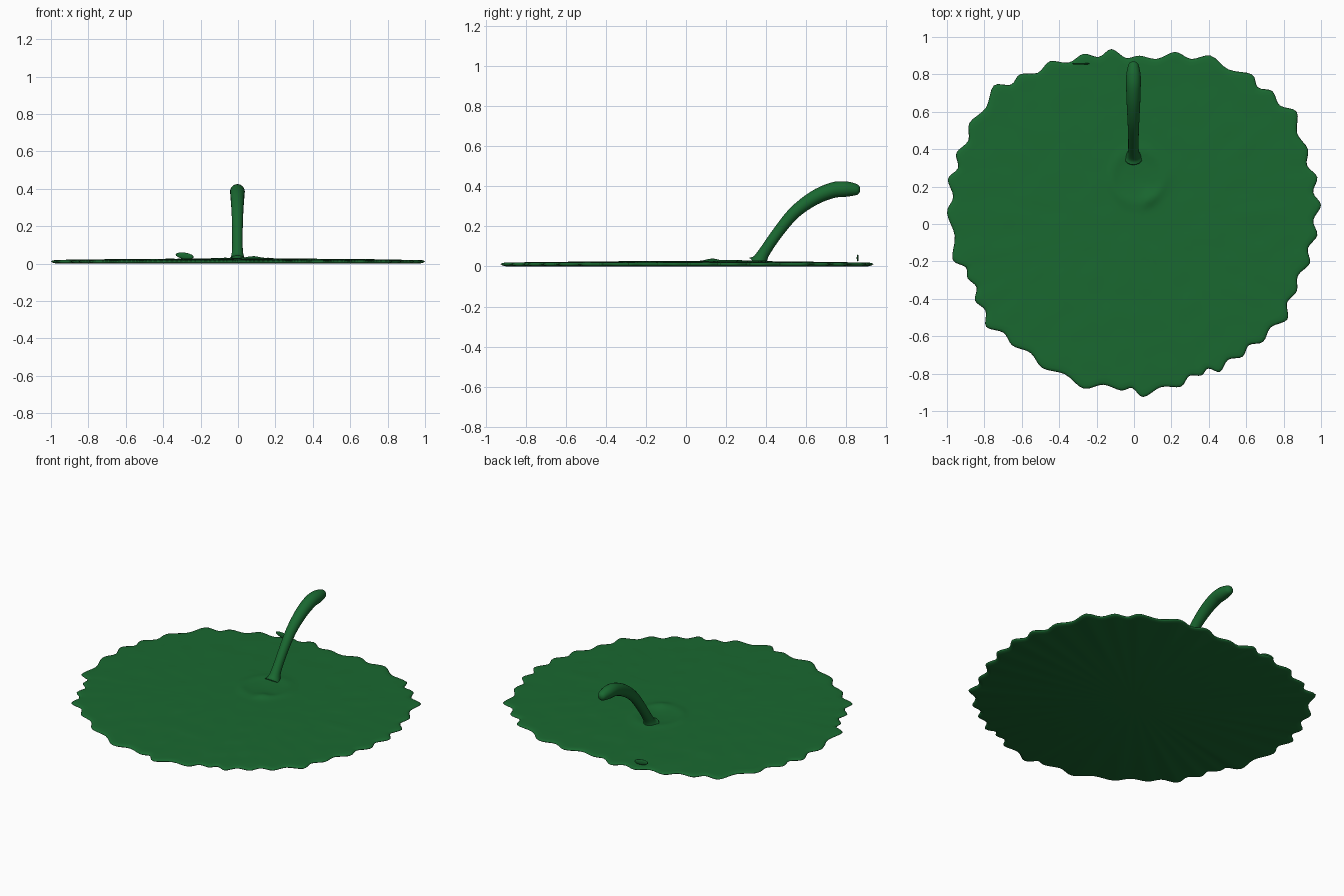
import bpy, bmesh, math
from mathutils import Vector, noise

if "Cube" in bpy.data.objects:
    bpy.data.objects.remove(bpy.data.objects["Cube"])

green = bpy.data.materials.new("leaf_green")
green.diffuse_color = (0.01, 0.14, 0.03, 1)
green.use_nodes = True
green.node_tree.nodes["Principled BSDF"].inputs["Base Color"].default_value = green.diffuse_color


def finish(name, bm):
    bmesh.ops.recalc_face_normals(bm, faces=bm.faces)
    me = bpy.data.meshes.new(name)
    bm.to_mesh(me)
    bm.free()
    me.materials.append(green)
    me.shade_smooth()
    ob = bpy.data.objects.new(name, me)
    bpy.context.collection.objects.link(ob)
    return ob


def catmull(a, b, c, d, t):
    return 0.5 * (2 * b + (c - a) * t + (2 * a - 5 * b + 4 * c - d) * t * t
                  + (3 * b - a - 3 * c + d) * t ** 3)


def loft(bm, rings):
    for r0, r1 in zip(rings, rings[1:]):
        n = len(r0)
        for i in range(n):
            bm.faces.new((r0[i], r0[(i + 1) % n], r1[(i + 1) % n], r1[i]))


# leaf pad: tips of the ragged rim, counter-clockwise from +x
tips = [(1.0, .1), (.98, .25), (.93, .40), (.87, .60), (.74, .71), (.63, .80),
        (.41, .90), (.22, .92), (.03, .90), (-.12, .935), (-.27, .91), (-.45, .87),
        (-.61, .80), (-.75, .74), (-.88, .54), (-.95, .38), (-.995, .24), (-1.0, .06),
        (-.97, -.19), (-.89, -.29), (-.85, -.41), (-.79, -.55), (-.65, -.65), (-.49, -.77),
        (-.27, -.88), (-.07, -.89), (.05, -.925), (.25, -.87), (.36, -.81), (.46, -.79),
        (.58, -.71), (.69, -.63), (.82, -.51), (.87, -.36), (.94, -.21), (.98, -.06)]
ctrl = []
for i, p in enumerate(tips):
    p, q = Vector(p), Vector(tips[(i + 1) % len(tips)])
    mid = (p + q) / 2
    ctrl += [p, mid * (0.5 * (p.length + q.length) / mid.length * 0.965)]
rim = []
n = len(ctrl)
for i in range(n):
    for k in range(4):
        rim.append(catmull(ctrl[i - 1], ctrl[i], ctrl[(i + 1) % n], ctrl[(i + 2) % n], k / 4))
for p in rim:
    p.x = max(-1, min(1, p.x))


# top surface: gentle dome, faint waviness, ripples round the stem foot
def top_z(x, y, s):
    z = 0.019 + 0.008 * (1 - s * s)
    z += 0.0015 * noise.noise(Vector((x * 9, y * 9, 0)))
    d = math.hypot(x - 0.02, y - 0.25)
    z += 0.005 * math.exp(-((d - 0.14) / 0.03) ** 2)
    z -= 0.004 * math.exp(-(d / 0.09) ** 2)
    z += 0.009 * math.exp(-((x - .08) ** 2 + (y - .14) ** 2) / 0.0016)
    return z


bm = bmesh.new()
rings = []
for s, z in ((0.97, 0), (0.99, 0.005), (1, 0.011), (0.994, 0.016)):
    rings.append([bm.verts.new((p.x * s, p.y * s, z)) for p in rim])
steps = 36
for j in range(steps):
    s = 0.98 * (1 - j / steps)
    rings.append([bm.verts.new((p.x * s, p.y * s, top_z(p.x * s, p.y * s, s))) for p in rim])
loft(bm, rings)
bm.faces.new(rings[-1])
low = bm.verts.new((0, 0, 0))
for i in range(len(rim)):
    bm.faces.new((low, rings[0][i - 1], rings[0][i]))
pad = finish("leaf_pad", bm)

# curved stem: y, z, radius
stem = [(.355, .012, .05), (.368, .03, .038), (.39, .07, .029), (.455, .165, .028),
        (.54, .268, .031), (.64, .342, .036), (.73, .38, .039), (.79, .386, .039),
        (.83, .385, .033), (.858, .382, .024), (.868, .381, .010)]
pts = [Vector(p) for p in stem]
path = []
for i in range(len(pts) - 1):
    a, d = pts[max(i - 1, 0)], pts[min(i + 2, len(pts) - 1)]
    path += [catmull(a, pts[i], pts[i + 1], d, k / 4) for k in range(4)]
path.append(pts[-1])
bm = bmesh.new()
rings = []
for i, p in enumerate(path):
    t = path[min(i + 1, len(path) - 1)] - path[max(i - 1, 0)]
    l = math.hypot(t.x, t.y)
    ny, nz = -t.y / l, t.x / l
    ring = []
    for k in range(20):
        a = math.tau * k / 20
        c, s = p.z * math.cos(a), p.z * math.sin(a)
        ring.append(bm.verts.new((c - 0.003, p.x + s * ny, max(0.006, p.y + s * nz))))
    rings.append(ring)
loft(bm, rings)
bm.faces.new(rings[0])
bm.faces.new(rings[-1])
finish("stem", bm)

# small upright sliver near the back rim
bm = bmesh.new()
bmesh.ops.create_uvsphere(bm, u_segments=16, v_segments=10, radius=1)
for v in bm.verts:
    v.co = (-0.285 + 0.048 * v.co.x, 0.857 + 0.005 * v.co.y, 0.042 + 0.017 * v.co.z - 0.006 * v.co.x)
finish("rim_sliver", bm)
